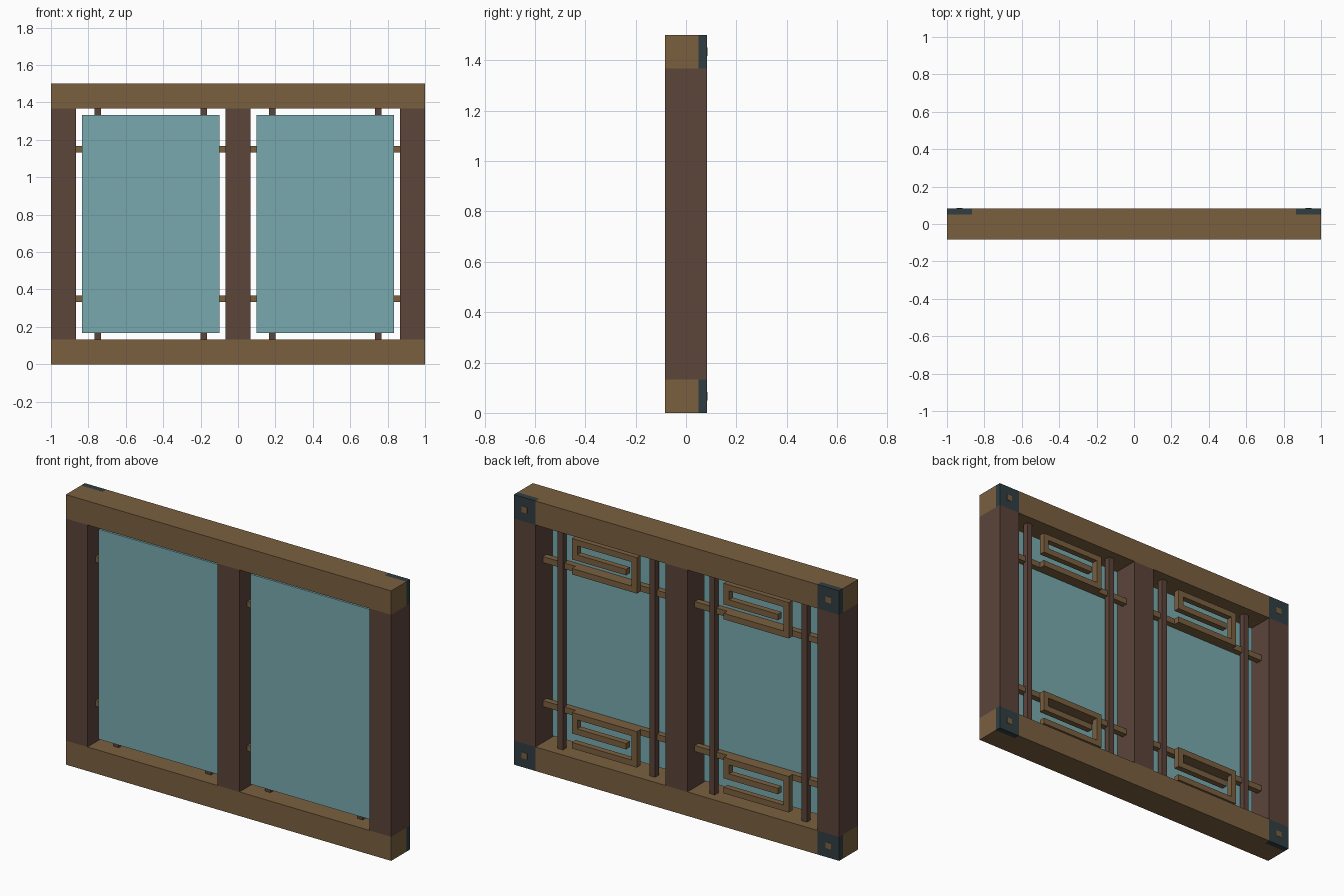
import bpy, bmesh
from mathutils import Vector

if "Cube" in bpy.data.objects:
    bpy.data.objects.remove(bpy.data.objects["Cube"])

U = 1 / 30          # basic module of the window


def material(name, rgb):
    m = bpy.data.materials.new(name)
    m.diffuse_color = (*rgb, 1)
    m.use_nodes = True
    m.node_tree.nodes["Principled BSDF"].inputs["Base Color"].default_value = m.diffuse_color
    return m


TAN = material("tan wood", (0.195, 0.117, 0.051))
DARK = material("dark wood", (0.107, 0.058, 0.042))
GLASS = material("teal glass", (0.188, 0.402, 0.429))
METAL = material("dark metal", (0.030, 0.048, 0.054))


def prism(name, outline, direction, mat):
    """Extrude a closed outline of 3D points along a direction."""
    bm = bmesh.new()
    face = bm.faces.new([bm.verts.new(p) for p in outline])
    new = bmesh.ops.extrude_face_region(bm, geom=[face])["geom"]
    bmesh.ops.translate(bm, vec=Vector(direction),
                        verts=[g for g in new if isinstance(g, bmesh.types.BMVert)])
    bmesh.ops.recalc_face_normals(bm, faces=bm.faces)
    me = bpy.data.meshes.new(name)
    bm.to_mesh(me)
    bm.free()
    me.materials.append(mat)
    ob = bpy.data.objects.new(name, me)
    bpy.context.collection.objects.link(ob)
    return ob


def box(name, x, y, z, mat):
    base = [(x[0], y[0], z[0]), (x[1], y[0], z[0]),
            (x[1], y[1], z[0]), (x[0], y[1], z[0])]
    return prism(name, base, (0, 0, z[1] - z[0]), mat)


D = 2.5 * U         # half depth
R = 4 * U           # frame member width

# top and bottom rails, notched at the back corners for the brackets
n, i = D - U, 1 - R
plan = [(-1, -D), (1, -D), (1, n), (i, n), (i, D), (-i, D), (-i, n), (-1, n)]
for label, z in (("bottom", 0), ("top", 1.5 - R)):
    prism(label + "_rail", [(x, y, z) for x, y in plan], (0, 0, R), TAN)
    # corner brackets with square pegs
    for side, s in (("left", -1), ("right", 1)):
        cx, cz = s * (1 - R / 2), z + R / 2
        box(f"{label}_{side}_bracket", (cx - R / 2, cx + R / 2), (n, D),
            (z, z + R), METAL)
        box(f"{label}_{side}_peg", (cx - U / 2, cx + U / 2), (D - 0.004, D + 0.002),
            (cz - U / 2, cz + U / 2), TAN)

# upright stiles
for label, cx in (("left", -1 + R / 2), ("centre", 0), ("right", 1 - R / 2)):
    box(label + "_stile", (cx - R / 2, cx + R / 2), (-D, D), (R, 1.5 - R), DARK)


def fret(name, cx, cz, y):
    """Square spiral ornament."""
    a, b, t, h = 6 * U, 3 * U, U, U / 2
    pts = [(a, -b), (-a, -b), (-a, b), (a, b), (a, -h), (-a + 2 * t, -h),
           (-a + 2 * t, h), (a - t, h), (a - t, b - t), (-a + t, b - t),
           (-a + t, -b + t), (a, -b + t)]
    prism(name, [(cx + u, y, cz + v) for u, v in pts], (0, U, 0), TAN)


# two glazed panels with lattice at the back
for label, cx in (("left", -14 * U), ("right", 14 * U)):
    box(label + "_glass", (cx - 11 * U, cx + 11 * U), (-U, -U / 2),
        (5 * U, 1.5 - 5 * U), GLASS)
    for k, dx in enumerate((-8.5 * U, 8.5 * U)):
        x = cx + dx
        box(f"{label}_lattice_upright_{k}", (x - U / 2, x + U / 2), (0, U),
            (R, 1.5 - R), DARK)
    for k, (z, fz) in enumerate(((0.35, 8 * U), (1.15, 37 * U))):
        box(f"{label}_lattice_bar_{k}", (cx - 12 * U, cx + 12 * U),
            (-U / 2 + 0.002, U / 2 + 0.002), (z - U / 2, z + U / 2), TAN)
        fret(f"{label}_fret_{k}", cx, fz, U / 2)
